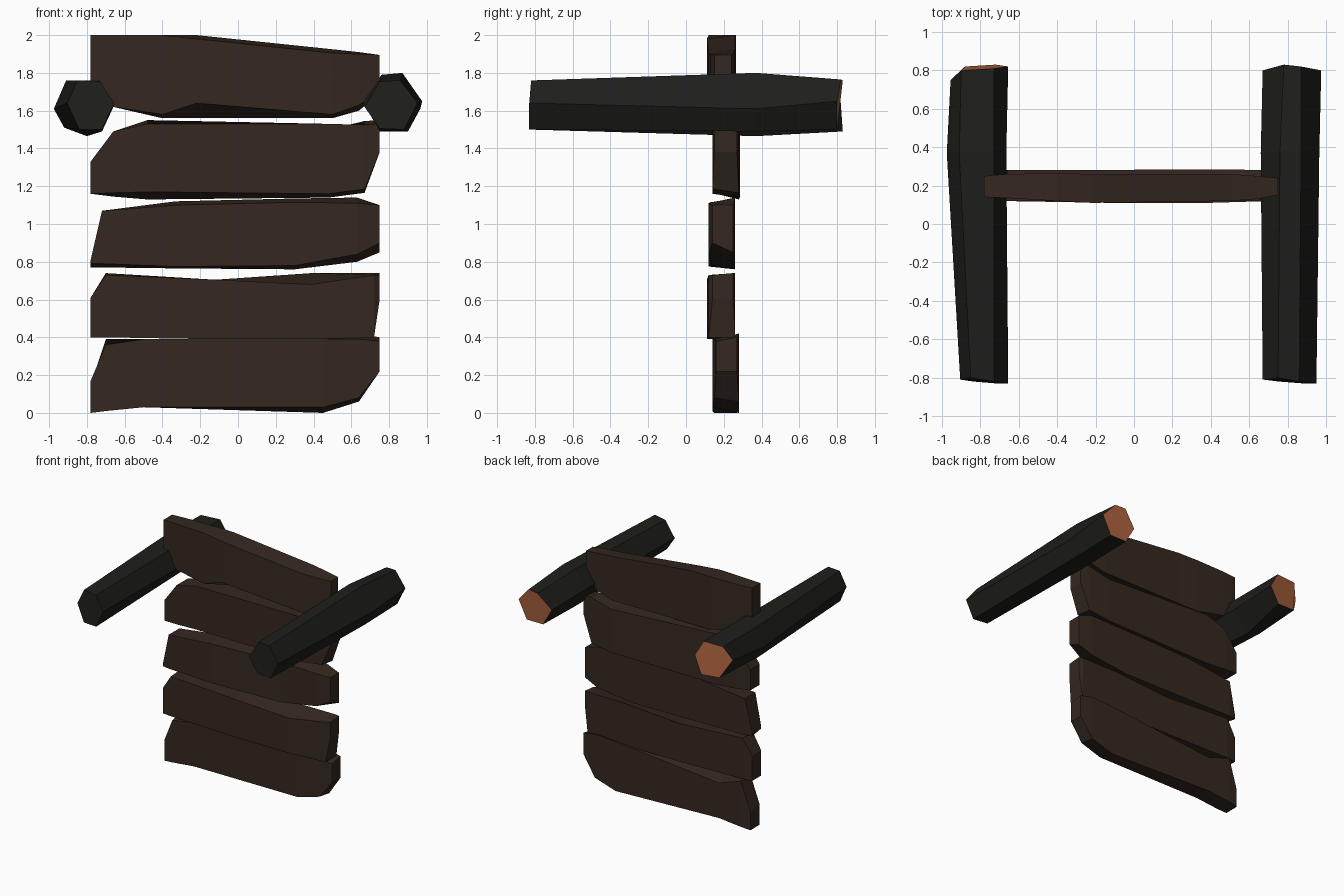
import bpy, bmesh


def material(name, rgb):
    m = bpy.data.materials.new(name)
    m.diffuse_color = (*rgb, 1)
    return m


WOOD = material("dark_wood", (0.035, 0.021, 0.014))
BARK = material("black_bark", (0.013, 0.013, 0.011))
CUT = material("cut_wood", (0.42, 0.125, 0.05))


def loft(name, rings, mats):
    """Skin a row of equal-sized rings and cap both ends; last cap uses the last material."""
    bm = bmesh.new()
    rows = [[bm.verts.new(p) for p in ring] for ring in rings]
    n = len(rows[0])
    for a, b in zip(rows, rows[1:]):
        for i in range(n):
            j = (i + 1) % n
            bm.faces.new((a[i], a[j], b[j], b[i]))
    bm.faces.new(rows[0][::-1])
    end = bm.faces.new(rows[-1])
    end.material_index = len(mats) - 1
    bmesh.ops.recalc_face_normals(bm, faces=bm.faces[:])
    me = bpy.data.meshes.new(name)
    bm.to_mesh(me)
    bm.free()
    for m in mats:
        me.materials.append(m)
    ob = bpy.data.objects.new(name, me)
    bpy.context.collection.objects.link(ob)
    return ob


def plank(name, stations):
    """Station: x, bottom z, top z, bottom cut, top cut, front y, back y.
    A positive cut trims the front edge, a negative one trims the back edge."""
    rings = []
    for x, zb, zt, cb, ct, y0, y1 in stations:
        rings.append([(x, y0, zb + max(cb, 0)), (x, y1, zb + max(-cb, 0)),
                      (x, y1, zt - max(-ct, 0)), (x, y0, zt - max(ct, 0))])
    loft(name, rings, [WOOD])


# Planks, bottom to top
plank("plank_1", [
    (-.78, .00, .17, 0, -.02, .15, .27),
    (-.70, .01, .39, 0, .03, .14, .28),
    (-.50, .03, .39, 0, -.07, .14, .28),
    (.45, .00, .41, .03, .02, .14, .28),
    (.64, .06, .42, .02, .03, .15, .28),
    (.75, .22, .40, 0, .02, .16, .27)])
plank("plank_2", [
    (-.78, .40, .61, 0, 0, .13, .25),
    (-.70, .40, .74, 0, .01, .12, .26),
    (-.12, .39, .705, 0, 0, .11, .26),
    (.39, .39, .74, 0, .06, .11, .26),
    (.72, .40, .74, 0, .01, .12, .26),
    (.75, .60, .74, 0, .01, .14, .25)])
plank("plank_3", [
    (-.78, .77, .81, .02, 0, .13, .25),
    (-.72, .77, 1.07, .02, 0, .12, .26),
    (-.33, .765, 1.12, .01, .02, .12, .26),
    (.30, .76, 1.135, .02, .02, .13, .26),
    (.63, .80, 1.14, .04, .03, .12, .26),
    (.75, .85, 1.10, .05, 0, .14, .25)])
plank("plank_4", [
    (-.78, 1.16, 1.33, 0, 0, .15, .27),
    (-.66, 1.145, 1.49, .02, 0, .14, .28),
    (-.48, 1.13, 1.55, .04, .02, .14, .28),
    (.48, 1.14, 1.53, .02, -.03, .14, .285),
    (.67, 1.165, 1.545, .02, .02, .14, .28),
    (.75, 1.38, 1.55, 0, .02, .15, .27)])
plank("plank_5", [
    (-.78, 1.65, 2.00, 0, 0, .14, .25),
    (-.66, 1.62, 2.00, 0, 0, .135, .26),
    (-.40, 1.56, 2.00, .02, 0, .12, .265),
    (-.22, 1.56, 2.00, .08, .02, .11, .26),
    (.50, 1.56, 1.925, .02, .02, .12, .26),
    (.64, 1.60, 1.91, .03, .01, .13, .25),
    (.75, 1.69, 1.895, 0, 0, .15, .24)])


def log(name, front, middle, back):
    """Three six-point xz sections; the back end is a tilted fresh cut."""
    ends = (.75, .80, .81, .82, .83, .82)
    if name == "right_log":
        ends = (.80, .83, .82, .80, .80, .80)
    rings = [[(x, y, z) for (x, z), y in zip(front, (-.81, -.80, -.82, -.83, -.83, -.82))],
             [(x, .37, z) for x, z in middle],
             [(x, y, z) for (x, z), y in zip(back, ends)]]
    loft(name, rings, [BARK, CUT])


# Two side logs, sections listed clockwise from the left corner
log("left_log",
    [(-.905, 1.64), (-.85, 1.76), (-.73, 1.755), (-.655, 1.64), (-.72, 1.50), (-.84, 1.50)],
    [(-.975, 1.61), (-.91, 1.76), (-.73, 1.76), (-.665, 1.62), (-.80, 1.465), (-.92, 1.51)],
    [(-.955, 1.64), (-.90, 1.755), (-.73, 1.76), (-.655, 1.63), (-.72, 1.49), (-.88, 1.50)])
log("right_log",
    [(.67, 1.62), (.75, 1.755), (.86, 1.76), (.95, 1.64), (.88, 1.50), (.75, 1.505)],
    [(.66, 1.65), (.76, 1.79), (.87, 1.80), (.965, 1.61), (.90, 1.49), (.75, 1.49)],
    [(.67, 1.64), (.78, 1.76), (.87, 1.765), (.975, 1.65), (.90, 1.50), (.75, 1.50)])
